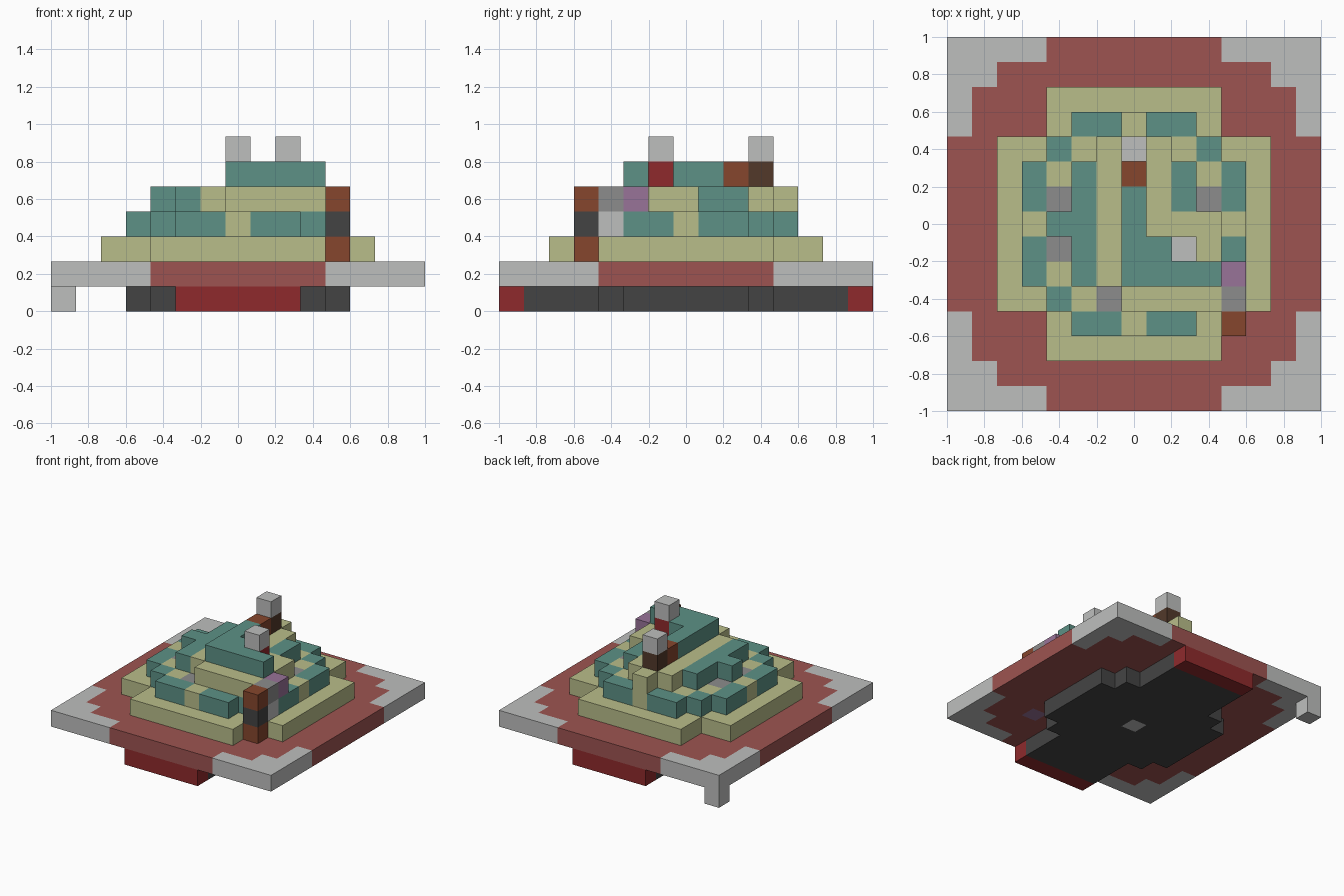
import bpy
import bmesh
from mathutils import Vector

old = bpy.data.objects.get("Cube")
if old:
    bpy.data.objects.remove(old)

N = 15            # blocks along each side
S = 2 / N         # block size
LAST = N - 1
MID = N // 2


def linear(c):
    c /= 255
    return c / 12.92 if c <= 0.04045 else ((c + 0.055) / 1.055) ** 2.4


def make_material(name, r, g, b):
    mat = bpy.data.materials.new(name)
    colour = (linear(r), linear(g), linear(b), 1)
    mat.use_nodes = True
    mat.diffuse_color = colour
    node = next(n for n in mat.node_tree.nodes if n.type == 'BSDF_PRINCIPLED')
    node.inputs["Base Color"].default_value = colour
    return mat


MATS = {
    "light": make_material("light_grey", 190, 191, 190),
    "grey": make_material("mid_grey", 140, 140, 140),
    "dark": make_material("charcoal", 68, 68, 68),
    "clay": make_material("clay_red", 157, 84, 81),
    "red": make_material("deep_red", 143, 42, 44),
    "sand": make_material("sand_yellow", 185, 189, 138),
    "teal": make_material("teal", 93, 145, 134),
    "brown": make_material("rust_brown", 134, 70, 45),
    "umber": make_material("dark_brown", 82, 57, 42),
    "purple": make_material("dull_purple", 152, 115, 152),
}
KEYS = list(MATS)
blocks = {}       # (column, row, level) -> (part, colour)


def fill(part, colour, level, cols, rows):
    """Lay blocks over an inclusive range of columns and rows."""
    for i in range(cols[0], cols[-1] + 1):
        for j in range(rows[0], rows[-1] + 1):
            blocks[i, j, level] = (part, colour)


def cross(part, colour, level, narrow, wide):
    """Two crossing slabs, inset from the edge by the given block counts."""
    a, b = (narrow, LAST - narrow), (wide, LAST - wide)
    fill(part, colour, level, a, b)
    fill(part, colour, level, b, a)


# Foot: stepped dark block with red ends and a pale centre
cross("foot", "dark", 0, 3, 5)
fill("foot", "dark", 0, (4, 10), (4, 10))
fill("foot", "dark", 0, (5, 9), (0, LAST))
for end in (0, LAST):
    fill("foot", "red", 0, (5, 9), (end,))
fill("foot", "light", 0, (MID,), (MID,))
fill("corner_leg", "light", 0, (0,), (LAST,))

# Base plate with pale stepped corners
fill("base_plate", "clay", 1, (0, LAST), (0, LAST))
for i in range(N):
    for j in range(N):
        a, b = sorted((min(i, LAST - i), min(j, LAST - j)))
        if (a == 0 and b < 4) or (a == 1 and b == 1):
            fill("base_plate", "light", 1, (i,), (j,))

# Lower tier
cross("lower_tier", "sand", 2, 2, 4)

# Middle tier: stepped round of teal with sand and grey inlays
cross("middle_tier", "teal", 3, 3, 5)
fill("middle_tier", "teal", 3, (4, 10), (4, 10))
for i, j in ((3, 7), (11, 7), (7, 3), (7, 11),
             (4, 5), (5, 4), (4, 9), (5, 10), (9, 10), (10, 9)):
    fill("middle_tier", "sand", 3, (i,), (j,))
for i, j in ((4, 6), (4, 8), (6, 4), (10, 8)):
    fill("middle_tier", "grey", 3, (i,), (j,))

# Upper tier: sand ridges with teal shoulders
fill("upper_tier", "sand", 4, (6, 8), (5, 10))
fill("upper_tier", "sand", 4, (7, 10), (4, 7))
fill("upper_tier", "sand", 4, (MID,), (11,))
fill("upper_tier", "teal", 4, (5,), (5, 9))
fill("upper_tier", "teal", 4, (4,), (MID,))
fill("upper_tier", "teal", 4, (9,), (8, 9))

# Top ridge
fill("top_ridge", "teal", 5, (7, 10), (5,))
fill("top_ridge", "teal", 5, (7, 8), (6,))
fill("top_ridge", "teal", 5, (7,), (7, 8))
fill("top_ridge", "brown", 5, (7,), (9,))

# Two capped pegs
for i, j, colour in ((9, 6, "red"), (7, 10, "umber")):
    part = "front_peg" if j < MID else "back_peg"
    fill(part, colour, 5, (i,), (j,))
    fill(part, "light", 6, (i,), (j,))

# Corner post and the small blocks beside it
for level, colour in enumerate(("purple", "brown", "dark", "brown"), 1):
    fill("corner_post", colour, level, (11,), (3,))
fill("side_blocks", "light", 3, (11,), (4,))
fill("side_blocks", "grey", 4, (11,), (4,))
fill("side_blocks", "purple", 4, (11,), (5,))


def build(part):
    """Mesh the outer faces of one part's blocks."""
    bm = bmesh.new()
    used = []
    for cell, (owner, colour) in blocks.items():
        if owner != part:
            continue
        if colour not in used:
            used.append(colour)
        centre = Vector(((cell[0] - MID) * S, (cell[1] - MID) * S,
                         (cell[2] + 0.5) * S))
        for axis in range(3):
            for sign in (-1, 1):
                near = list(cell)
                near[axis] += sign
                if tuple(near) in blocks:
                    continue
                n, u, v = Vector(), Vector(), Vector()
                n[axis] = sign
                u[(axis + 1) % 3] = sign
                v[(axis + 2) % 3] = 1
                corners = (n - u - v, n + u - v, n + u + v, n - u + v)
                face = bm.faces.new(
                    [bm.verts.new(centre + c * S / 2) for c in corners])
                face.material_index = used.index(colour)
    bmesh.ops.remove_doubles(bm, verts=bm.verts, dist=S / 100)
    mesh = bpy.data.meshes.new(part)
    bm.to_mesh(mesh)
    bm.free()
    for colour in used:
        mesh.materials.append(MATS[colour])
    bpy.context.collection.objects.link(bpy.data.objects.new(part, mesh))


for part in dict.fromkeys(owner for owner, _ in blocks.values()):
    build(part)
